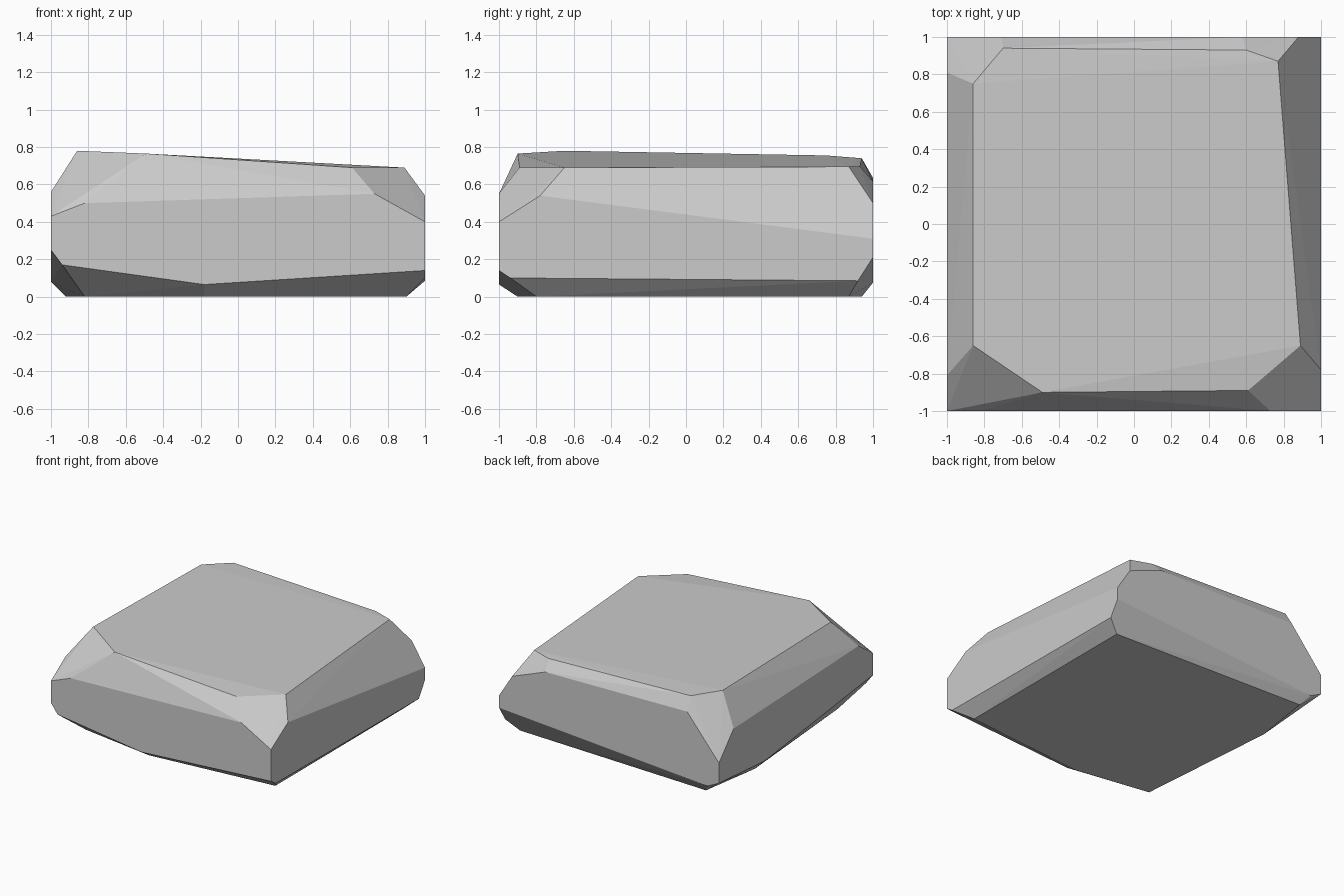
import bpy
import bmesh
from math import radians

default_cube = bpy.data.objects.get("Cube")
if default_cube:
    bpy.data.objects.remove(default_cube, do_unlink=True)


def make_material(name, rgb):
    material = bpy.data.materials.new(name)
    material.use_nodes = True
    color = (*rgb, 1.0)
    material.diffuse_color = color
    material.node_tree.nodes["Principled BSDF"].inputs["Base Color"].default_value = color
    return material


def make_faceted_stone(name, corner_rings, material):
    """Wrap a tight faceted skin around rings of corner points."""
    bm = bmesh.new()
    for ring in corner_rings:
        for corner in ring:
            bm.verts.new(corner)
    hull = bmesh.ops.convex_hull(bm, input=bm.verts)
    loose = [v for v in hull["geom_interior"] if isinstance(v, bmesh.types.BMVert)]
    bmesh.ops.delete(bm, geom=loose, context="VERTS")
    # Join triangles that lie in one facet
    bmesh.ops.dissolve_limit(bm, angle_limit=radians(1.5),
                             verts=bm.verts, edges=bm.edges)
    bmesh.ops.recalc_face_normals(bm, faces=bm.faces)
    mesh = bpy.data.meshes.new(name)
    bm.to_mesh(mesh)
    bm.free()
    mesh.materials.append(material)
    mesh.shade_flat()
    stone = bpy.data.objects.new(name, mesh)
    bpy.context.collection.objects.link(stone)
    return stone


# Sloping top facet
crown = [
    (-.86, -.65, .78), (-.49, -.9, .765), (.61, -.89, .69), (.89, -.65, .69),
    (.77, .87, .695), (.6, .93, .695), (-.7, .94, .74), (-.86, .75, .755),
]

# Upper rim of the four upright walls
front, back, left, right = -1, 1, 1, -1
shoulder = [
    (right, front, .43), (-.82, front, .5), (.73, front, .55), (left, front, .4),
    (left, -.78, .54), (left, back, .31), (.88, back, .5), (.58, back, .615),
    (-.71, back, .635), (right, back, .29), (right, .81, .5), (right, -.81, .56),
]

# Lower rim of the walls
undercut = [
    (right, front, .25), (-.94, front, .17), (-.18, front, .065), (left, front, .14),
    (left, -.94, .1), (left, .92, .085), (left, back, .21),
    (-.9, back, .075), (right, back, .125), (right, .41, .08),
]

# Flat underside
base = [
    (.9, .87, 0), (-.84, .94, 0), (-.92, .42, 0),
    (-.82, -.8, 0), (-.18, -.9, 0), (.9, -.8, 0),
]

stone_grey = make_material("stone grey", (.6, .6, .6))
make_faceted_stone("flat_rock", [crown, shoulder, undercut, base], stone_grey)
